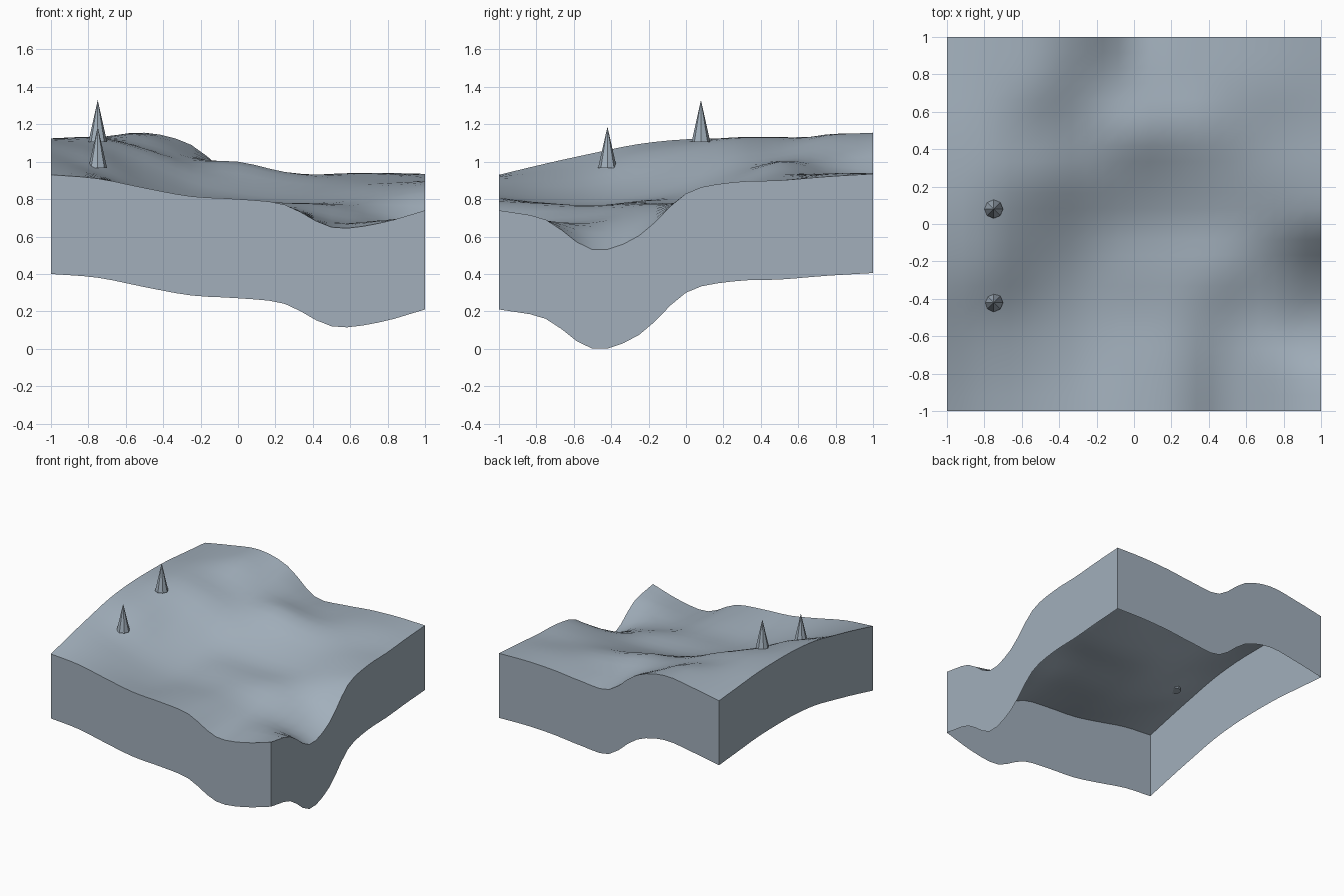
import bpy
import bmesh
import math

cube = bpy.data.objects.get("Cube")
if cube:
    bpy.data.objects.remove(cube, do_unlink=True)

HALF = 1.0
CELLS = 24
WALL_HEIGHT = 0.53

# Control heights in hundredths: rows run front to back, columns left to right
RELIEF = [
    [94, 92, 87, 82.5, 81, 78, 66, 68, 75],
    [100, 93.5, 85, 79, 79, 77.5, 68, 69.5, 70],
    [105.5, 96, 85, 78, 77.5, 77, 70.5, 66.5, 54],
    [110.5, 104, 90, 81, 80, 79, 77.5, 71, 61.5],
    [113, 109, 98, 87, 82, 79.5, 79.5, 81.5, 84],
    [113.5, 113.5, 107, 97, 91, 87, 86, 88, 90],
    [113, 114, 109, 102, 101, 95.5, 92.5, 91, 91],
    [111, 114, 115, 105, 96, 93, 94.5, 94.5, 93],
    [109, 113.5, 116.5, 110, 91.5, 91.5, 94, 95, 94.5],
]


def make_material(name, colour):
    mat = bpy.data.materials.new(name)
    mat.use_nodes = True
    rgba = (*colour, 1.0)
    mat.diffuse_color = rgba
    shader = mat.node_tree.nodes["Principled BSDF"]
    shader.inputs["Base Color"].default_value = rgba
    shader.inputs["Roughness"].default_value = 0.8
    return mat


def spline(values, t):
    """Smooth cubic curve through evenly spaced values, with t from 0 to 1."""
    last = len(values) - 1
    i = min(int(t * last), last - 1)
    f = t * last - i
    b, c = values[i], values[i + 1]
    a = values[i - 1] if i > 0 else 2 * b - c
    d = values[i + 2] if i + 2 <= last else 2 * c - b
    slope_b, slope_c = (c - a) / 2, (d - b) / 2
    rest = 3 * (c - b) - 2 * slope_b - slope_c
    return b + slope_b * f + rest * f ** 2 + (2 * (b - c) + slope_b + slope_c) * f ** 3


def height(x, y):
    u, v = (x + HALF) / (2 * HALF), (y + HALF) / (2 * HALF)
    return spline([spline(row, u) for row in RELIEF], v) / 100


def finish(bm, name, mat):
    mesh = bpy.data.meshes.new(name)
    bm.to_mesh(mesh)
    bm.free()
    mesh.materials.append(mat)
    obj = bpy.data.objects.new(name, mesh)
    bpy.context.collection.objects.link(obj)
    return obj


def build_terrain(mat):
    # Rolling ground sheet
    bm = bmesh.new()
    bmesh.ops.create_grid(bm, x_segments=CELLS, y_segments=CELLS, size=HALF)
    for vert in bm.verts:
        vert.co.z = height(vert.co.x, vert.co.y)
    # Side walls follow the ground edge; the underside stays open
    rim = [edge for edge in bm.edges if edge.is_boundary]
    walls = bmesh.ops.extrude_edge_only(bm, edges=rim)
    lower = [g for g in walls["geom"] if isinstance(g, bmesh.types.BMVert)]
    for vert in lower:
        vert.co.z -= WALL_HEIGHT
    # Rest the lowest point on the floor
    drop = min(vert.co.z for vert in lower)
    for vert in bm.verts:
        vert.co.z -= drop
    # Ground faces up, walls face out
    for face in bm.faces:
        face.normal_update()
        centre = face.calc_center_median()
        if abs(face.normal.z) > 0.1:
            outward = face.normal.z
        else:
            outward = face.normal.x * centre.x + face.normal.y * centre.y
        if outward < 0:
            face.normal_flip()
    obj = finish(bm, "terrain", mat)
    bpy.ops.object.select_all(action="DESELECT")
    obj.select_set(True)
    bpy.context.view_layer.objects.active = obj
    bpy.ops.object.shade_smooth_by_angle(angle=math.radians(40))


def build_tree(name, location, tall, mat):
    bm = bmesh.new()
    bmesh.ops.create_cone(bm, cap_ends=True, segments=8, radius1=0.05,
                          radius2=0, depth=tall)
    bmesh.ops.translate(bm, verts=bm.verts, vec=(0, 0, tall / 2))
    obj = finish(bm, name, mat)
    obj.location = location


stone = make_material("blue_grey", (0.36, 0.43, 0.50))
build_terrain(stone)

# Two slim cone trees on the left slope
build_tree("back_tree", (-0.75, 0.08, 1.105), 0.225, stone)
build_tree("front_tree", (-0.75, -0.42, 0.967), 0.22, stone)
